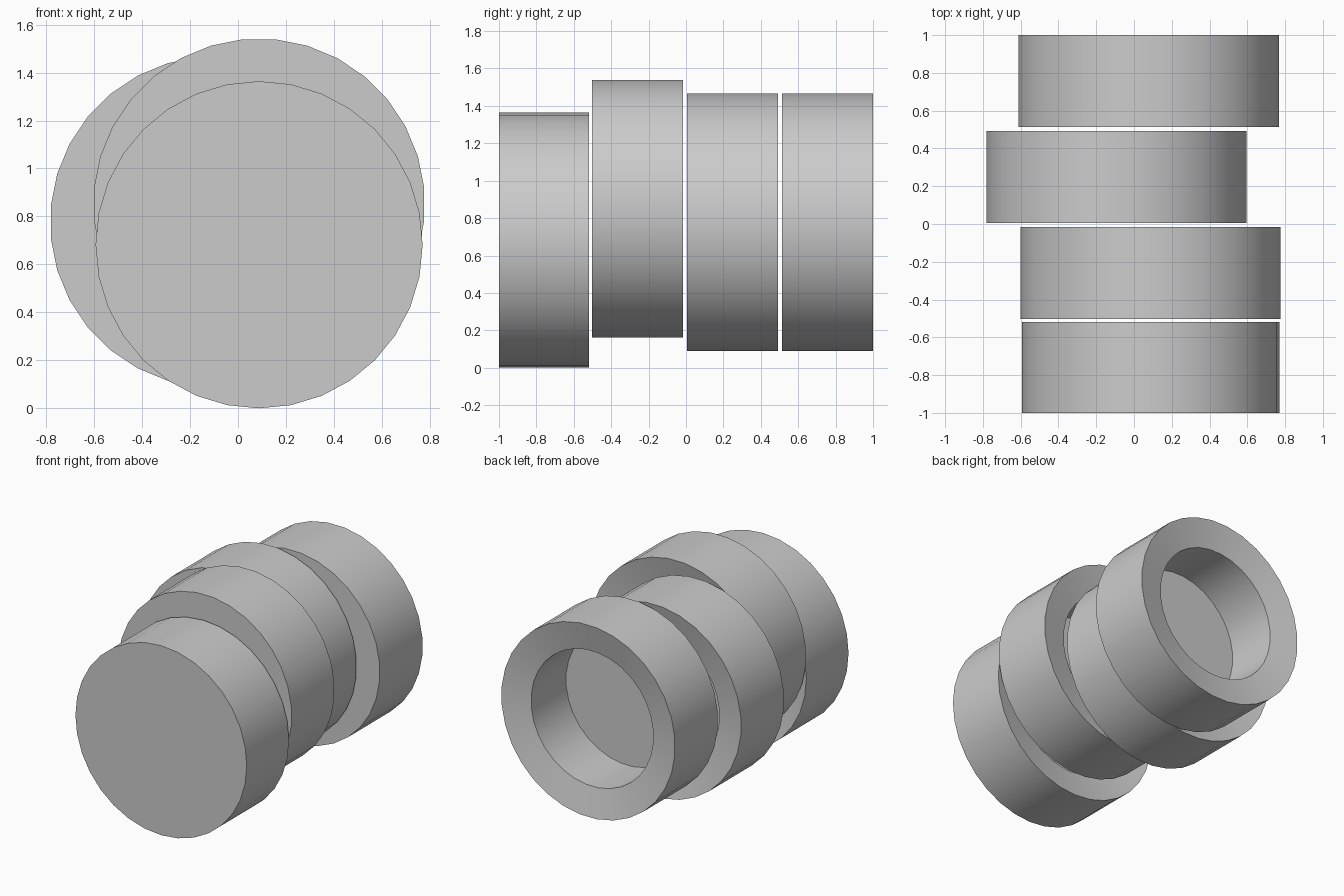
import bpy, bmesh, math

SIDES = 32

old = bpy.data.objects.get("Cube")
if old:
    bpy.data.objects.remove(old, do_unlink=True)

grey = bpy.data.materials.new("plain_grey")
grey.use_nodes = True
colour = (0.6, 0.6, 0.6, 1)
grey.diffuse_color = colour
grey.node_tree.nodes["Principled BSDF"].inputs["Base Color"].default_value = colour


def cup(name, x, z, front, radius, turn):
    """Round cup: closed flat front, dished rim and deep bore at the back."""
    depth = radius * 0.704
    # (radius, distance from front) from the outer front edge to the bore floor
    profile = [(radius, 0), (radius, depth),
               (radius * 0.704, depth - 0.045), (radius * 0.704, 0.045)]
    bm = bmesh.new()
    rings = []
    for r, d in profile:
        ring = []
        for i in range(SIDES):
            a = (i + turn) * math.tau / SIDES
            ring.append(bm.verts.new((r * math.cos(a), d, r * math.sin(a))))
        rings.append(ring)
    for a, b in zip(rings, rings[1:]):
        for i in range(SIDES):
            j = (i + 1) % SIDES
            bm.faces.new((a[i], a[j], b[j], b[i]))
    bm.faces.new(rings[0])
    bm.faces.new(rings[-1])
    bmesh.ops.recalc_face_normals(bm, faces=bm.faces)
    mesh = bpy.data.meshes.new(name)
    bm.to_mesh(mesh)
    bm.free()
    mesh.materials.append(grey)
    obj = bpy.data.objects.new(name, mesh)
    obj.location = (x, front, z)
    bpy.context.collection.objects.link(obj)
    # Smooth sides, crisp rims
    bpy.ops.object.select_all(action="DESELECT")
    obj.select_set(True)
    bpy.context.view_layer.objects.active = obj
    bpy.ops.object.shade_smooth_by_angle(angle=math.radians(30))


# Row of staggered cups from front to back
cup("front_cup", 0.088, 0.682, -1.0, 0.682, 0)
cup("second_cup", 0.088, 0.85, -0.503, 0.692, 0.5)
cup("third_cup", -0.092, 0.777, 0.005, 0.692, 0.5)
cup("back_cup", 0.078, 0.777, 0.513, 0.692, 0.5)
